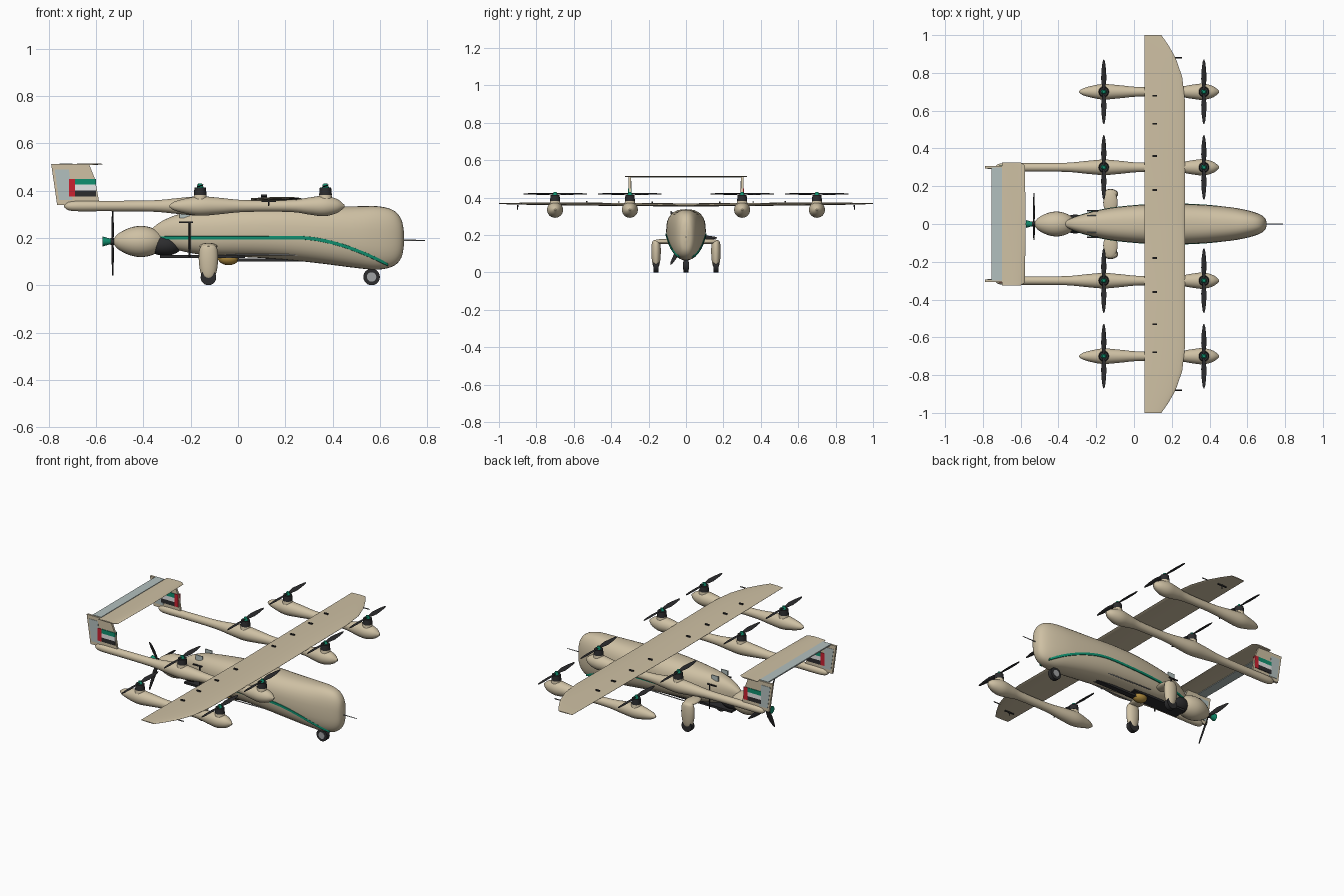
import bpy, bmesh, math
from mathutils import Matrix, Vector

cube = bpy.data.objects.get("Cube")
if cube:
    bpy.data.objects.remove(cube)


def material(name, r, g, b):
    m = bpy.data.materials.new(name)
    m.use_nodes = True
    m.diffuse_color = (r, g, b, 1)
    m.node_tree.nodes["Principled BSDF"].inputs["Base Color"].default_value = (r, g, b, 1)
    return m


SAND = material("sand", 0.62, 0.53, 0.37)
DARK = material("charcoal", 0.025, 0.025, 0.027)
GREEN = material("green", 0.005, 0.28, 0.16)
BLUE = material("pale_blue_grey", 0.45, 0.53, 0.52)
RED = material("red", 0.6, 0.015, 0.03)
WHITE = material("white", 0.8, 0.8, 0.8)
GOLD = material("gold", 0.45, 0.27, 0.05)
GREY = material("grey", 0.35, 0.36, 0.37)
parts = []


def finish(name, bm, mat, matrix=None):
    if matrix:
        bm.transform(matrix)
    bmesh.ops.recalc_face_normals(bm, faces=bm.faces[:])
    mesh = bpy.data.meshes.new(name)
    bm.to_mesh(mesh)
    bm.free()
    mesh.materials.append(mat)
    ob = bpy.data.objects.new(name, mesh)
    bpy.context.collection.objects.link(ob)
    parts.append(ob)
    return ob


def loft(name, rings, mat, matrix=None):
    """Skin a row of closed rings and cap both ends."""
    bm = bmesh.new()
    rows = [[bm.verts.new(p) for p in ring] for ring in rings]
    n = len(rows[0])
    for a, b in zip(rows, rows[1:]):
        for i in range(n):
            j = (i + 1) % n
            bm.faces.new((a[i], a[j], b[j], b[i]))
    bm.faces.new(rows[0])
    bm.faces.new(rows[-1])
    return finish(name, bm, mat, matrix)


def smooth(points, steps=5):
    """Catmull-Rom samples through tuples of any size."""
    pts = [Vector(p) for p in points]
    pts = [pts[0]] + pts + [pts[-1]]
    out = []
    for a, b, c, d in zip(pts, pts[1:], pts[2:], pts[3:]):
        for k in range(steps):
            t = k / steps
            out.append(b + (c - a) * (t / 2) + (2 * a - 5 * b + 4 * c - d) * (t * t / 2)
                       + (3 * b - a - 3 * c + d) * (t ** 3 / 2))
    return out + [pts[-1]]


def box(name, loc, size, mat):
    bm = bmesh.new()
    bmesh.ops.create_cube(bm, size=1)
    return finish(name, bm, mat, Matrix.Translation(loc) @ Matrix.Diagonal((*size, 1)))


def ball(name, loc, radii, mat):
    bm = bmesh.new()
    bmesh.ops.create_uvsphere(bm, u_segments=24, v_segments=14, radius=1)
    return finish(name, bm, mat, Matrix.Translation(loc) @ Matrix.Diagonal((*radii, 1)))


def rod(name, start, end, r1, r2, mat, segments=20):
    a, b = Vector(start), Vector(end)
    bm = bmesh.new()
    bmesh.ops.create_cone(bm, cap_ends=True, segments=segments, radius1=r1, radius2=r2, depth=(b - a).length)
    turn = (b - a).to_track_quat('Z', 'Y').to_matrix().to_4x4()
    return finish(name, bm, mat, Matrix.Translation((a + b) / 2) @ turn)


def slab(name, outline, y, thick, mat):
    """Side outline (x, z) with thickness across y."""
    return loft(name, [[(x, y + s * thick / 2, z) for x, z in outline] for s in (-1, 1)], mat)


def lathe(name, profile, y, z, mat):
    angles = [math.tau * k / 24 for k in range(24)]
    return loft(name, [[(x, y + r * math.cos(a), z + r * math.sin(a)) for a in angles]
                       for x, r in profile], mat)


def airfoil(trail, lead, y, z, thick, n=10):
    top, low = [], []
    for k in range(n + 1):
        s = 0.5 - 0.5 * math.cos(math.pi * k / n)
        h = thick * (0.04 + 1.25 * s * math.sqrt(1 - s))
        x = trail + (lead - trail) * s
        top.append((x, y, z + h))
        low.append((x, y, z - h * 0.8))
    return top + low[::-1]


def blade(name, length, chord, matrix):
    rings = []
    for s, w in ((0.05, 0.4), (0.2, 0.7), (0.4, 1), (0.7, 0.8), (0.93, 0.45), (1, 0.15)):
        pitch = math.radians(26 - 18 * s)
        ring = []
        for k in range(10):
            a = math.tau * k / 10
            u, v = math.cos(a) * w * chord / 2, math.sin(a) * 0.003
            ring.append((s * length, u * math.cos(pitch) - v * math.sin(pitch),
                         u * math.sin(pitch) + v * math.cos(pitch)))
        rings.append(ring)
    return loft(name, rings, DARK, matrix)


# Fuselage: x, top, bottom, half width
POWER = 2.5
stations = smooth([(-0.37, 0.235, 0.195, 0.012), (-0.32, 0.272, 0.175, 0.035), (-0.24, 0.303, 0.145, 0.06),
                   (-0.12, 0.32, 0.125, 0.085), (0.05, 0.335, 0.118, 0.102), (0.2, 0.338, 0.108, 0.106),
                   (0.35, 0.334, 0.092, 0.102), (0.5, 0.334, 0.073, 0.09), (0.59, 0.334, 0.066, 0.075),
                   (0.655, 0.318, 0.08, 0.056), (0.69, 0.28, 0.115, 0.035), (0.702, 0.225, 0.17, 0.01)])


def section(x, top, low, half, n=36):
    ring = []
    for k in range(n):
        c, s = math.cos(math.tau * k / n), math.sin(math.tau * k / n)
        bend = lambda v: math.copysign(abs(v) ** (2 / POWER), v)
        ring.append((x, half * bend(c), (top + low) / 2 + (top - low) / 2 * bend(s)))
    return ring


loft("fuselage", [section(*s) for s in stations], SAND)


def skin_width(x, z):
    for a, b in zip(stations, stations[1:]):
        if a[0] <= x <= b[0]:
            _, top, low, half = a.lerp(b, (x - a[0]) / (b[0] - a[0]))
            u = min(1, abs(z - (top + low) / 2) / ((top - low) / 2))
            return half * (1 - u ** POWER) ** (1 / POWER)
    return 0


# Side stripes following the hull
path = smooth([(-0.34, 0.2), (-0.15, 0.2), (0.1, 0.2), (0.28, 0.2), (0.4, 0.18), (0.52, 0.14), (0.635, 0.088)], 8)
for side in (-1, 1):
    rings = []
    for x, z in path:
        y = skin_width(x, z)
        rings.append([(x, side * (y + dy), z + dz) for dy, dz in
                      ((-0.006, -0.008), (0.003, -0.007), (0.003, 0.007), (-0.006, 0.008))])
    loft("side_stripe", rings, GREEN)
    rod("side_rail", (-0.05, side * 0.082, 0.13), (0.5, side * 0.066, 0.128), 0.003, 0.003, GREY, 8)

# Engine, rear pod and pusher propeller
ball("engine_block", (-0.31, 0, 0.17), (0.075, 0.05, 0.045), DARK)
lathe("rear_pod", smooth([(-0.525, 0.012), (-0.505, 0.034), (-0.46, 0.057), (-0.41, 0.066),
                          (-0.36, 0.056), (-0.32, 0.03), (-0.305, 0.005)]), 0, 0.185, SAND)
rod("pusher_hub", (-0.54, 0, 0.185), (-0.515, 0, 0.185), 0.014, 0.014, DARK)
rod("pusher_spinner", (-0.572, 0, 0.185), (-0.53, 0, 0.185), 0.021, 0.009, GREEN)
for k in range(3):
    blade("pusher_blade", 0.165, 0.03, Matrix.Translation((-0.53, 0, 0.185))
          @ Matrix.Rotation(math.tau * k / 3, 4, 'X') @ Matrix.Rotation(math.pi / 2, 4, 'Y')
          @ Matrix.Rotation(math.pi / 2, 4, 'Z'))

# Belly equipment
box("belly_panel", (-0.15, 0, 0.122), (0.36, 0.08, 0.012), DARK)
box("belly_rail", (0.15, 0, 0.107), (0.4, 0.03, 0.012), DARK)
ball("sensor_dome", (-0.04, 0, 0.115), (0.045, 0.035, 0.03), GOLD)
for side in (-1, 1):
    rod("mast", (-0.205, side * 0.07, 0.12), (-0.205, side * 0.07, 0.268), 0.004, 0.004, DARK, 8)
    box("mast_bar", (-0.22, side * 0.07, 0.266), (0.06, 0.008, 0.006), DARK)
    box("top_plate", (-0.225, side * 0.045, 0.3), (0.045, 0.006, 0.03), BLUE)
rod("nose_probe", (0.695, 0, 0.19), (0.79, 0, 0.19), 0.003, 0.002, GREY, 8)

# Wing with raked tips
half_wing = [(0, 0.27, 0.018), (0.35, 0.27, 0.018), (0.65, 0.27, 0.016), (0.78, 0.255, 0.014),
             (0.88, 0.22, 0.011), (0.95, 0.18, 0.008), (1, 0.145, 0.005)]
full = [(-y, l, t) for y, l, t in half_wing[:0:-1]] + half_wing
loft("wing", [airfoil(0.055, lead, y, 0.36 + 0.008 * abs(y), t) for y, lead, t in full], SAND)
for side in (-1, 1):
    rod("wing_probe", (0.2, side * 0.88, 0.367), (0.255, side * 0.88, 0.367), 0.003, 0.003, DARK, 8)
    rod("wing_antenna", (0.13, side * 0.9, 0.36), (0.13, side * 0.9, 0.335), 0.004, 0.002, DARK, 8)
    box("wing_antenna_bar", (0.13, side * 0.9, 0.355), (0.06, 0.006, 0.006), DARK)
    for y in (0.18, 0.36, 0.53, 0.68):
        box("wing_fitting", (0.11, side * y, 0.374 + 0.008 * y), (0.025, 0.008, 0.007), DARK)

# Booms, lift motors and rotors
front = [(-0.16, 0.041), (-0.08, 0.035), (0.03, 0.025), (0.22, 0.025), (0.3, 0.036),
         (0.365, 0.043), (0.42, 0.029), (0.45, 0.005)]
long_tail = [(-0.735, 0.005), (-0.7, 0.021), (-0.55, 0.022), (-0.36, 0.024), (-0.25, 0.034)]
short_tail = [(-0.29, 0.004), (-0.27, 0.018), (-0.22, 0.032)]
for y in (-0.7, -0.3, 0.3, 0.7):
    tail = long_tail if abs(y) < 0.5 else short_tail
    lathe("boom", smooth(tail + front, 4), y, 0.335, SAND)
    for x in (-0.16, 0.37):
        rod("motor_mount", (x, y, 0.36), (x, y, 0.388), 0.03, 0.025, SAND)
        rod("lift_motor", (x, y, 0.382), (x, y, 0.414), 0.027, 0.024, DARK)
        rod("motor_cap", (x, y, 0.412), (x, y, 0.43), 0.015, 0.008, GREEN)
        for turn in (-1, 1):
            blade("rotor_blade", 0.17, 0.03, Matrix.Translation((x, y, 0.42))
                  @ Matrix.Rotation(turn * math.pi / 2, 4, 'Z'))

# Tail fins with rudders and flag plates
for side in (-1, 1):
    y = side * 0.3
    slab("fin", [(-0.79, 0.512), (-0.765, 0.34), (-0.585, 0.34), (-0.605, 0.45), (-0.63, 0.512)], y, 0.013, SAND)
    for face in (-1, 1):
        skin = y + face * 0.0068
        slab("rudder", [(-0.775, 0.49), (-0.757, 0.36), (-0.7, 0.36), (-0.715, 0.49)], skin, 0.003, BLUE)
        hoist = -0.7025 if side < 0 else -0.6125
        field = -0.645 if side < 0 else -0.67
        box("flag_hoist", (hoist, skin + face * 0.001, 0.4125), (0.025, 0.004, 0.075), RED)
        for mat, z in ((GREEN, 0.4375), (WHITE, 0.4125), (DARK, 0.3875)):
            box("flag_stripe", (field, skin + face * 0.001, z), (0.09, 0.004, 0.025), mat)

# Horizontal stabiliser and elevator
loft("stabiliser", [airfoil(-0.7, lead, y, 0.512, 0.007) for y, lead in
                    ((-0.325, -0.6), (-0.31, -0.578), (0, -0.573), (0.31, -0.578), (0.325, -0.6))], SAND)
box("elevator", (-0.727, 0, 0.512), (0.056, 0.6, 0.007), BLUE)

# Landing gear
for side in (-1, 1):
    y = side * 0.16
    ball("main_gear_arm", (-0.125, side * 0.115, 0.165), (0.038, 0.065, 0.014), SAND)
    leg = smooth([(0.172, 0.012), (0.162, 0.034), (0.12, 0.041), (0.07, 0.037), (0.035, 0.026), (0.022, 0.008)])
    loft("main_gear_fairing", [[(-0.125 + w * math.cos(math.tau * k / 20), y + 0.62 * w * math.sin(math.tau * k / 20), z)
                                for k in range(20)] for z, w in leg], SAND)
    rod("main_wheel", (-0.125, y - 0.014, 0.033), (-0.125, y + 0.014, 0.033), 0.033, 0.033, DARK, 28)
rod("nose_strut", (0.565, 0, 0.035), (0.56, 0, 0.09), 0.01, 0.012, DARK)
rod("nose_wheel", (0.565, -0.013, 0.035), (0.565, 0.013, 0.035), 0.035, 0.035, DARK, 28)
rod("nose_wheel_hub", (0.565, -0.016, 0.035), (0.565, 0.016, 0.035), 0.02, 0.02, GREY)

# Smooth shading with sharp edges kept
bpy.ops.object.select_all(action='DESELECT')
for ob in parts:
    ob.select_set(True)
bpy.context.view_layer.objects.active = parts[0]
bpy.ops.object.shade_smooth_by_angle(angle=math.radians(40))
